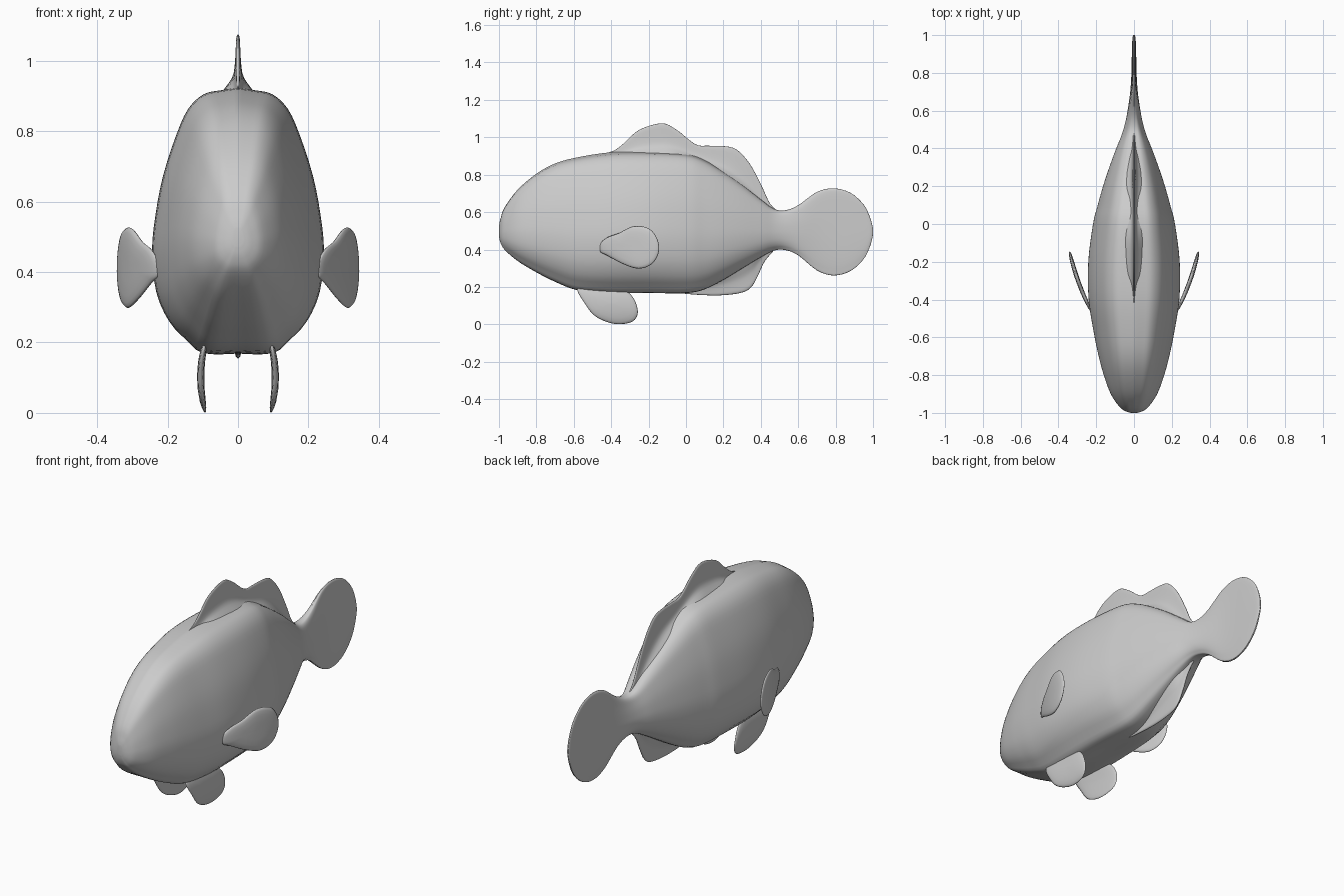
import bpy, bmesh
from mathutils import Vector


def spline(pts, n, closed=False):
    """Catmull-Rom curve through points of any dimension."""
    pts = [Vector(p) for p in pts]
    k, out = len(pts), []
    pick = (lambda i: pts[i % k]) if closed else (lambda i: pts[max(0, min(k - 1, i))])
    for i in range(k if closed else k - 1):
        a, b, c, d = (pick(i + j) for j in (-1, 0, 1, 2))
        for s in range(n):
            t = s / n
            out.append(0.5 * (2 * b + (c - a) * t + (2 * a - 5 * b + 4 * c - d) * t * t
                              + (3 * b - a - 3 * c + d) * t ** 3))
    if not closed:
        out.append(pts[-1])
    return out


def build(name, rings):
    """Skin closed rings of equal length and cap both ends."""
    bm = bmesh.new()
    rows = [[bm.verts.new(p) for p in r] for r in rings]
    n = len(rows[0])
    for a, b in zip(rows, rows[1:]):
        for i in range(n):
            j = (i + 1) % n
            bm.faces.new((a[i], a[j], b[j], b[i]))
    bm.faces.new(rows[0])
    bm.faces.new(rows[-1])
    bmesh.ops.recalc_face_normals(bm, faces=bm.faces)
    mesh = bpy.data.meshes.new(name)
    bm.to_mesh(mesh)
    bm.free()
    mesh.shade_smooth()
    obj = bpy.data.objects.new(name, mesh)
    bpy.context.collection.objects.link(obj)
    return obj


def loft(name, stations, half):
    """Stations are (y, bottom, top, half width); half is the right side of a section."""
    h = spline(half, 3)
    sec = [(p.x, p.y) for p in h] + [(-p.x, p.y) for p in h[-2:0:-1]]
    rings = [[(x * w, y, zb + t * (zt - zb)) for x, t in sec]
             for y, zb, zt, w in spline(stations, 4)]
    return build(name, rings)


def plate(name, outline, xf, thick, side):
    """Rounded fin from a (y, z) outline, bent sideways by xf(y, z)."""
    o = spline(outline, 6, True)
    c = sum(o, Vector((0, 0))) / len(o)
    rings = []
    for f, s in [(-1, .05), (-1, .4), (-1, .7), (-1, .87), (-1, .96), (0, 1),
                 (1, .96), (1, .87), (1, .7), (1, .4), (1, .05)]:
        ring = []
        for p in o:
            q = c + (p - c) * s
            ring.append((side * (xf(q.x, q.y) + f * thick * (1 - s ** 4) ** .5), q.x, q.y))
        rings.append(ring)
    return build(name, rings)


# Body running into the round tail fin
body_half = [(0, 0), (.4, 0), (.6, .05), (.8, .12), (.95, .23), (1, .38), (.96, .52),
             (.87, .67), (.72, .82), (.58, .92), (.4, .975), (.2, .99), (0, 1)]
loft("body_and_tail", [
    (-1, .475, .525, .015), (-.993, .44, .56, .04), (-.97, .40, .625, .075),
    (-.9, .34, .72, .123), (-.8, .28, .805, .16), (-.7, .23, .86, .187),
    (-.58, .185, .893, .212), (-.4, .17, .92, .24), (-.2, .17, .923, .242),
    (0, .17, .912, .217), (.1, .19, .88, .192), (.2, .24, .82, .164),
    (.3, .30, .75, .131), (.4, .36, .67, .094), (.47, .395, .618, .066),
    (.53, .398, .61, .048), (.6, .37, .637, .034), (.7, .29, .708, .02),
    (.79, .263, .727, .014), (.88, .287, .703, .012), (.95, .35, .64, .01),
    (.985, .42, .57, .008), (1, .48, .51, .004)], body_half)

# Dorsal fin with a flared base
loft("dorsal_fin", [
    (-.43, .90, .915, .012), (-.38, .885, .932, .03), (-.33, .88, .97, .045),
    (-.25, .88, 1.04, .05), (-.13, .88, 1.075, .05), (-.05, .88, 1.04, .05),
    (.05, .86, .963, .05), (.12, .82, .955, .05), (.2, .77, .953, .055),
    (.27, .71, .935, .055), (.34, .65, .86, .05), (.4, .60, .75, .045),
    (.45, .57, .645, .04), (.5, .56, .60, .03)],
    [(0, 0), (1, .08), (.8, .2), (.32, .38), (.17, .6), (.1, .94), (0, 1)])

# Anal fin, section hanging downwards
loft("anal_fin", [
    (-.06, .19, .17, .02), (0, .22, .163, .03), (.1, .25, .156, .04),
    (.2, .30, .156, .045), (.3, .36, .17, .045), (.35, .40, .20, .045),
    (.385, .42, .26, .04), (.42, .43, .335, .035), (.47, .44, .395, .03)],
    [(0, 0), (1, .1), (.8, .3), (.4, .55), (.25, .75), (.15, .95), (0, 1)])

# Paired side and belly fins
pectoral = [(-.46, .43), (-.42, .465), (-.36, .488), (-.28, .525), (-.2, .513), (-.155, .46),
            (-.145, .39), (-.18, .325), (-.25, .298), (-.33, .32), (-.42, .367), (-.46, .39)]
pelvic = [(-.58, .195), (-.54, .11), (-.48, .04), (-.38, .002), (-.29, .013), (-.258, .06),
          (-.275, .13), (-.32, .18), (-.38, .2), (-.48, .205)]
for side, label in ((1, "left"), (-1, "right")):
    plate(label + "_pectoral_fin", pectoral,
          lambda y, z: .228 + .50 * (y + .46) - .45 * (y + .46) ** 2, .012, side)
    plate(label + "_pelvic_fin", pelvic,
          lambda y, z: .093 + .26 * z - 1.3 * z * z, .01, side)
